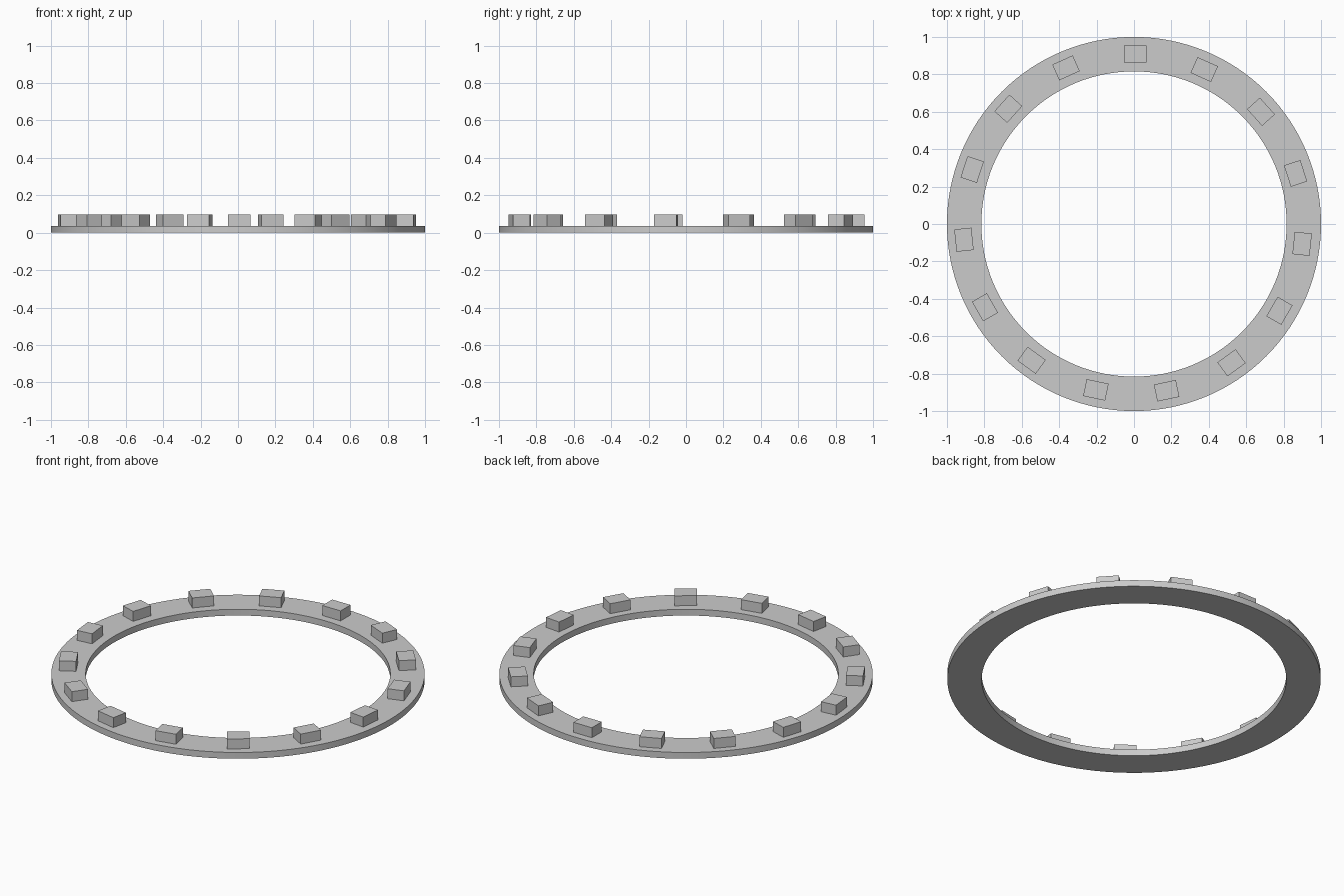
import bpy, bmesh, math
from mathutils import Matrix

cube = bpy.data.objects.get("Cube")
if cube:
    bpy.data.objects.remove(cube, do_unlink=True)

OUTER, INNER, RING_TOP, BLOCK_TOP = 1.0, 0.816, 0.037, 0.096
SEGMENTS, BLOCKS = 128, 15

grey = bpy.data.materials.new("light grey")
grey.use_nodes = True
colour = (0.6, 0.6, 0.6, 1)
grey.diffuse_color = colour
grey.node_tree.nodes["Principled BSDF"].inputs["Base Color"].default_value = colour


def make_object(name, bm):
    bmesh.ops.recalc_face_normals(bm, faces=bm.faces)
    mesh = bpy.data.meshes.new(name)
    bm.to_mesh(mesh)
    bm.free()
    mesh.materials.append(grey)
    obj = bpy.data.objects.new(name, mesh)
    bpy.context.collection.objects.link(obj)
    return obj


# Flat ring: rectangular section swept around the z axis
bm = bmesh.new()
section = [(INNER, 0), (OUTER, 0), (OUTER, RING_TOP), (INNER, RING_TOP)]
loops = []
for i in range(SEGMENTS):
    a = math.tau * i / SEGMENTS
    loops.append([bm.verts.new((r * math.cos(a), r * math.sin(a), z)) for r, z in section])
for i, here in enumerate(loops):
    after = loops[(i + 1) % SEGMENTS]
    for j in range(4):
        k = (j + 1) % 4
        bm.faces.new((here[j], after[j], after[k], here[k]))
ring = make_object("flat_ring", bm)
bpy.ops.object.select_all(action="DESELECT")
ring.select_set(True)
bpy.context.view_layer.objects.active = ring
bpy.ops.object.shade_smooth_by_angle(angle=math.radians(30))

# Raised blocks spaced evenly round the ring, set slightly off the radial line
height = BLOCK_TOP - RING_TOP
for i in range(BLOCKS):
    bm = bmesh.new()
    bmesh.ops.create_cube(bm, size=1)
    place = (Matrix.Translation((-0.004, 0, 0))
             @ Matrix.Rotation(-math.tau * i / BLOCKS, 4, "Z")
             @ Matrix.Translation((0.011, 0.909, RING_TOP + height / 2))
             @ Matrix.Diagonal((0.12, 0.092, height, 1)))
    bmesh.ops.transform(bm, matrix=place, verts=bm.verts)
    make_object(f"raised_block_{i + 1}", bm)
